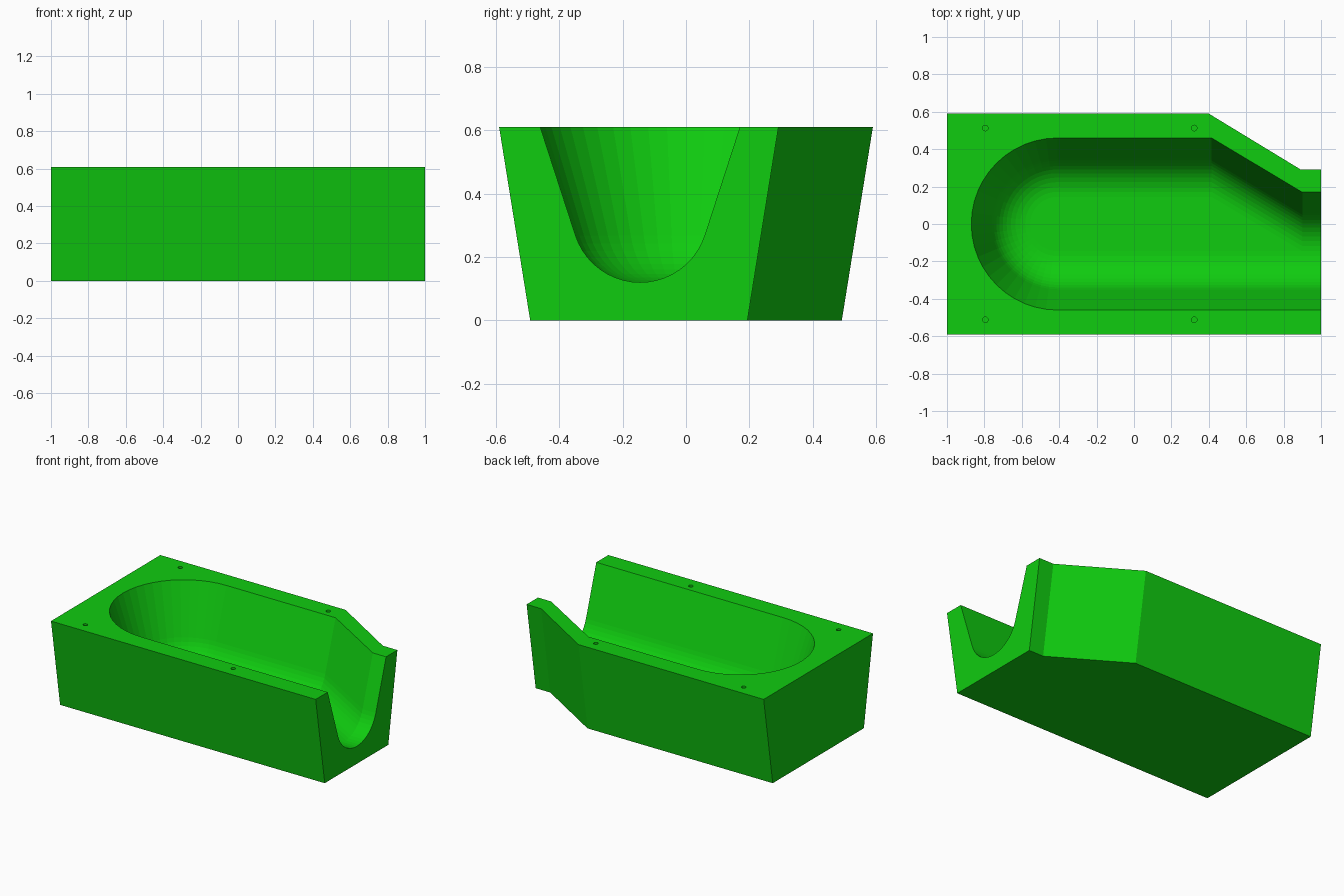
import bpy, bmesh, math

if "Cube" in bpy.data.objects:
    bpy.data.objects.remove(bpy.data.objects["Cube"])

H = 0.61          # block height
X_OUT = 1.1       # cutter runs past the open end

green = bpy.data.materials.new("green")
green.diffuse_color = (0.005, 0.604, 0.005, 1)
green.use_nodes = True
green.node_tree.nodes["Principled BSDF"].inputs["Base Color"].default_value = green.diffuse_color


def make_object(name, bm):
    bmesh.ops.remove_doubles(bm, verts=bm.verts, dist=1e-5)
    bmesh.ops.recalc_face_normals(bm, faces=bm.faces)
    mesh = bpy.data.meshes.new(name)
    bm.to_mesh(mesh)
    bm.free()
    obj = bpy.data.objects.new(name, mesh)
    bpy.context.collection.objects.link(obj)
    mesh.materials.append(green)
    return obj


def cut(target, cutter):
    mod = target.modifiers.new("cut", 'BOOLEAN')
    mod.operation = 'DIFFERENCE'
    mod.solver = 'EXACT'
    mod.object = cutter
    bpy.context.view_layer.objects.active = target
    bpy.ops.object.modifier_apply(modifier=mod.name)
    bpy.data.objects.remove(cutter)


# Tapered outer block: long sides lean in by 0.1 towards the base
outline = [(-1, -.59), (1, -.59), (1, .292), (.89, .292), (.40, .59), (-1, .59)]
bm = bmesh.new()
top = [bm.verts.new((x, y, H)) for x, y in outline]
base = [bm.verts.new((x, y - math.copysign(0.098, y), 0)) for x, y in outline]
bm.faces.new(top)
bm.faces.new(base[::-1])
for i in range(len(outline)):
    j = (i + 1) % len(outline)
    bm.faces.new((base[i], base[j], top[j], top[i]))
block = make_object("trough_block", bm)

# Cavity wall profile as (inset, z): drafted straight wall, then a round fillet
DRAFT, R, FLOOR, HALF = math.radians(18), 0.2144, 0.12, 0.315
profile = [(-0.1 * math.tan(DRAFT), H + 0.1)]
ARC = 10
for i in range(ARC + 1):
    a = DRAFT + (math.pi / 2 - DRAFT) * i / ARC
    profile.append((HALF - R * math.cos(a), FLOOR + R - R * math.sin(a)))


# Cavity outline for one inset: straight side, round end, slanted side, outlet
def cavity_loop(d, segments=24):
    r = 0.46 - d
    pts = [(X_OUT, -r), (0.9, -r), (0.415, -r)]
    for i in range(segments + 1):
        a = -math.pi / 2 - math.pi * i / segments
        pts.append((-0.41 + r * math.cos(a), r * math.sin(a)))
    return pts + [(0.415, r), (0.9, 0.17 - d), (X_OUT, 0.17 - d)]


bm = bmesh.new()
rings = [[bm.verts.new((x, y, z)) for x, y in cavity_loop(d)] for d, z in profile]
for a, b in zip(rings, rings[1:]):
    for i in range(len(a) - 1):
        bm.faces.new((a[i], a[i + 1], b[i + 1], b[i]))
bm.faces.new(rings[0])                                   # lid
bm.faces.new(rings[-1][1:-1])                            # floor
bm.faces.new([r[0] for r in rings] + [r[-1] for r in rings[::-1]])  # outlet end
cut(block, make_object("cavity_cutter", bm))

# Four small pin holes in the rim
for x in (-0.795, 0.322):
    for y in (-0.512, 0.513):
        bm = bmesh.new()
        bmesh.ops.create_cone(bm, cap_ends=True, segments=16, radius1=0.015,
                              radius2=0.015, depth=0.4)
        bmesh.ops.translate(bm, verts=bm.verts, vec=(x, y, H))
        cut(block, make_object("pin_hole_cutter", bm))
